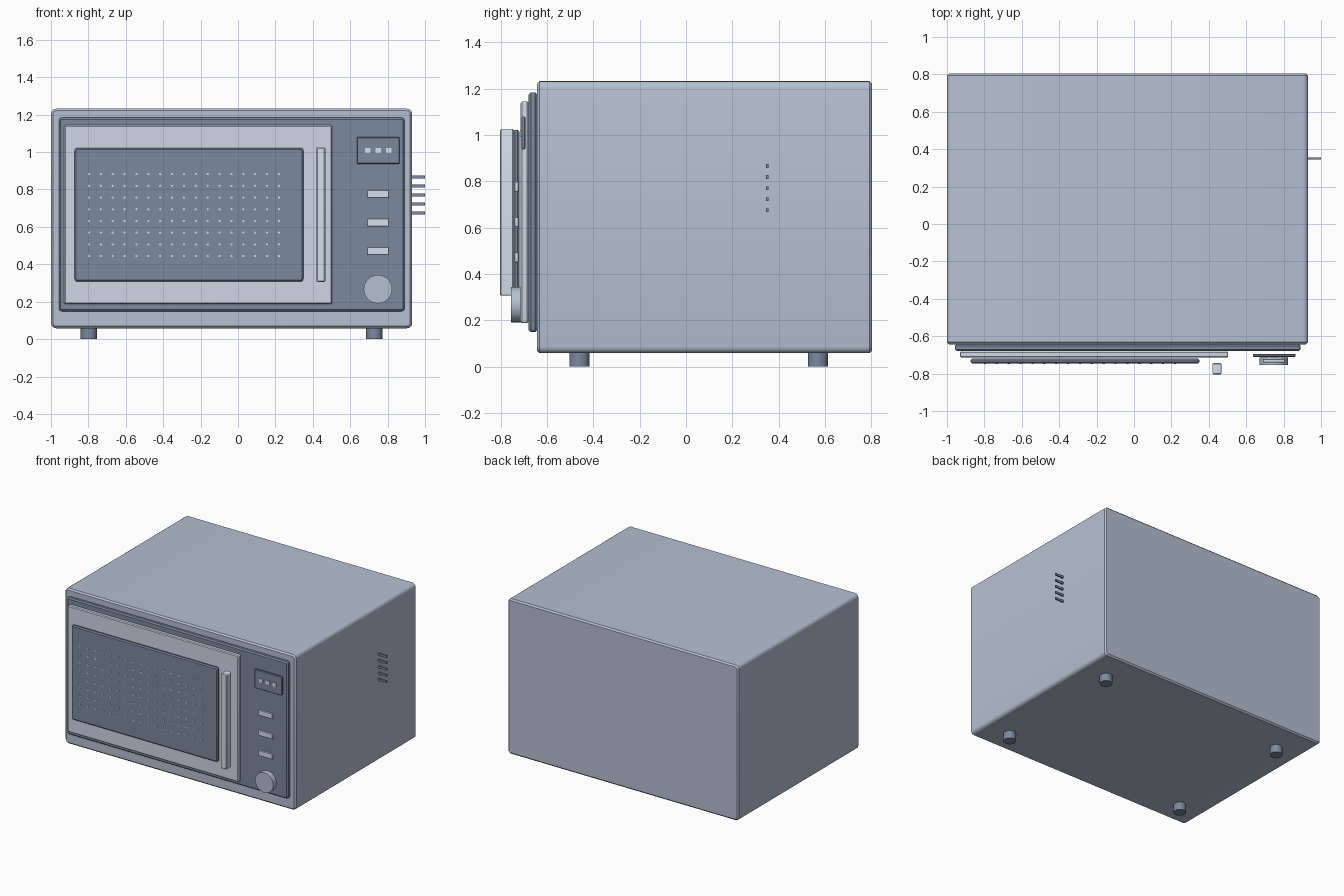
import bpy, bmesh, math
from mathutils import Matrix, Vector

if "Cube" in bpy.data.objects:
    bpy.data.objects.remove(bpy.data.objects["Cube"])


def material(name, colour):
    mat = bpy.data.materials.new(name)
    mat.diffuse_color = (*colour, 1)
    mat.use_nodes = True
    mat.node_tree.nodes["Principled BSDF"].inputs["Base Color"].default_value = mat.diffuse_color
    return mat


STEEL = material("steel_blue", (0.46, 0.53, 0.65))
DARK = material("dark_slate", (0.20, 0.25, 0.35))
PALE = material("pale_steel", (0.62, 0.68, 0.79))
LIGHT = material("light_trim", (0.66, 0.75, 0.85))


def finish(name, bm, mat, chamfer=0.0):
    mesh = bpy.data.meshes.new(name)
    bm.to_mesh(mesh)
    bm.free()
    mesh.materials.append(mat)
    obj = bpy.data.objects.new(name, mesh)
    bpy.context.collection.objects.link(obj)
    if chamfer:
        mod = obj.modifiers.new("edge_chamfer", 'BEVEL')
        mod.width, mod.segments = chamfer, 1
        mod.limit_method, mod.angle_limit = 'ANGLE', math.radians(50)
    bpy.ops.object.select_all(action='DESELECT')
    obj.select_set(True)
    bpy.context.view_layer.objects.active = obj
    bpy.ops.object.shade_smooth_by_angle(angle=math.radians(32))
    return obj


def box(name, mat, x, y, z, corner=0.0, chamfer=0.0):
    """Box from (min, max) ranges; corners rounded as seen from the front."""
    bm = bmesh.new()
    centre = Vector([(r[0] + r[1]) / 2 for r in (x, y, z)])
    size = [r[1] - r[0] for r in (x, y, z)]
    bmesh.ops.create_cube(bm, size=1, matrix=Matrix.Translation(centre) @ Matrix.Diagonal((*size, 1)))
    if corner:
        depth_edges = [e for e in bm.edges if abs(e.verts[0].co.y - e.verts[1].co.y) > 1e-5]
        bmesh.ops.bevel(bm, geom=depth_edges, offset=corner, segments=4, profile=0.5, affect='EDGES')
    return finish(name, bm, mat, chamfer)


def cylinder(name, mat, centre, radius, depth, along_y=False, chamfer=0.0):
    bm = bmesh.new()
    turn = Matrix.Rotation(math.pi / 2, 4, 'X') if along_y else Matrix.Identity(4)
    bmesh.ops.create_cone(bm, cap_ends=True, segments=32, radius1=radius, radius2=radius,
                          depth=depth, matrix=Matrix.Translation(centre) @ turn)
    return finish(name, bm, mat, chamfer)


# Casing and the stacked front layers
box("casing", STEEL, (-1.0, 0.931), (-0.643, 0.804), (0.058, 1.232), 0.028, 0.011)
box("front_panel", DARK, (-0.957, 0.89), (-0.679, -0.643), (0.149, 1.184), 0.015, 0.009)
box("door", PALE, (-0.929, 0.503), (-0.714, -0.68), (0.188, 1.144), 0.008, 0.006)
box("door_window", DARK, (-0.873, 0.349), (-0.746, -0.719), (0.308, 1.022), 0.014, 0.008)
box("door_handle", LIGHT, (0.419, 0.467), (-0.804, -0.743), (0.306, 1.026), 0.008, 0.006)

# Window screen dots
bm = bmesh.new()
for col in range(17):
    for row in range(8):
        pos = Vector((-0.797 + col * 0.0635, -0.746, 0.444 + row * 0.0626))
        bmesh.ops.create_cone(bm, cap_ends=True, segments=8, radius1=0.006, radius2=0.006, depth=0.006,
                              matrix=Matrix.Translation(pos) @ Matrix.Rotation(math.pi / 2, 4, 'X'))
finish("window_dots", bm, LIGHT)

# Control column: display, buttons, dial
box("display", DARK, (0.635, 0.864), (-0.711, -0.694), (0.937, 1.08), 0.007, 0.004)
for i in range(3):
    x = 0.693 + i * 0.056
    box(f"display_digit_{i + 1}", LIGHT, (x - 0.015, x + 0.015), (-0.717, -0.709), (0.994, 1.022))
    z = 0.776 - i * 0.1525
    box(f"button_{i + 1}", LIGHT, (0.689, 0.807), (-0.741, -0.722), (z - 0.021, z + 0.021), 0.005, 0.003)
cylinder("dial", STEEL, (0.748, -0.735, 0.267), 0.076, 0.04, along_y=True)

# Side vent slats
for i in range(5):
    z = 0.866 - i * 0.0478
    box(f"vent_slat_{i + 1}", DARK, (0.86, 1.0), (0.346, 0.356), (z - 0.008, z + 0.008))

# Feet
for x, side in ((-0.797, "left"), (0.729, "right")):
    for y, end in ((-0.46, "front"), (0.57, "back")):
        cylinder(f"{end}_{side}_foot", DARK, (x, y, 0.033), 0.044, 0.066)
